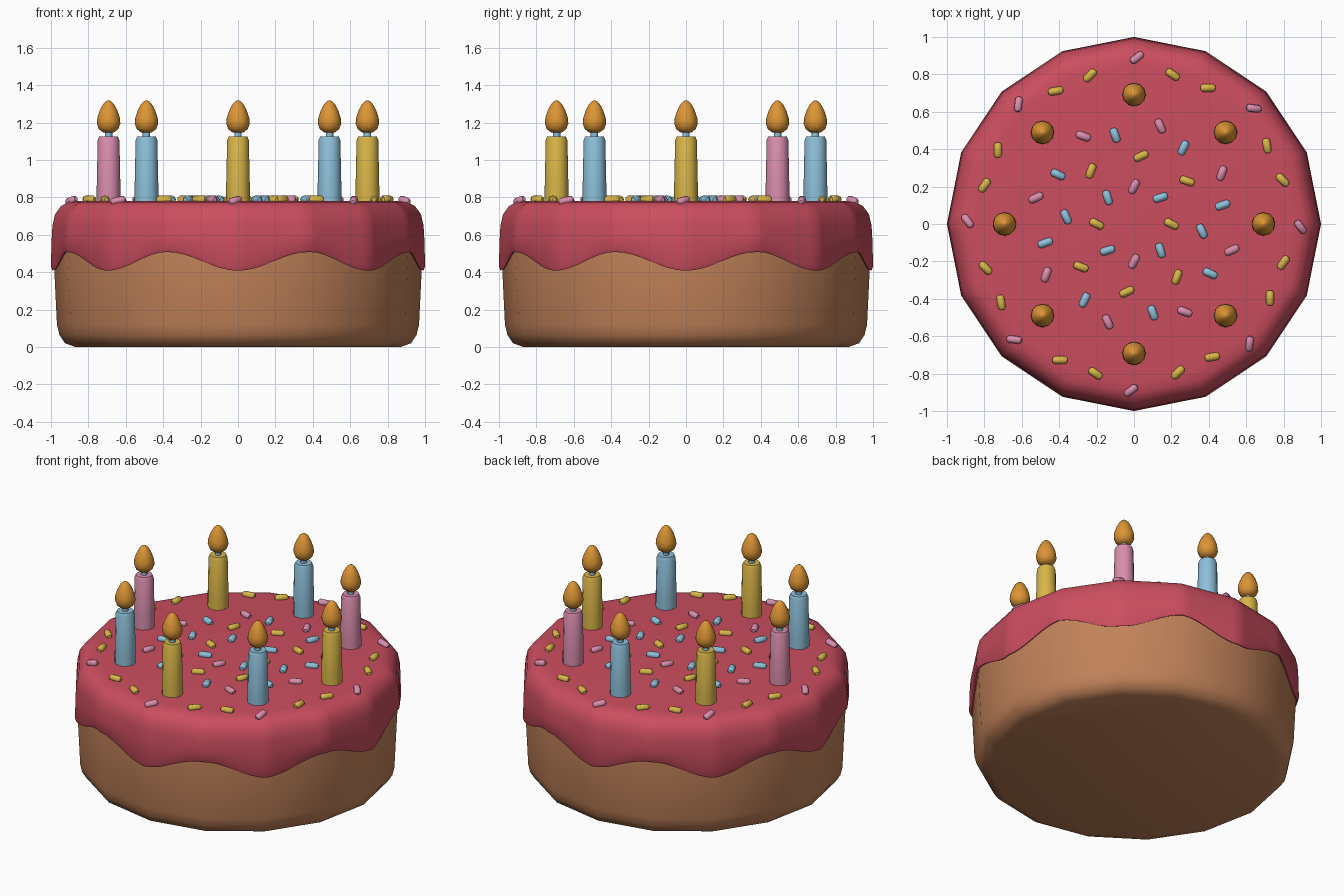
import bpy, bmesh, math
from mathutils import Matrix, Vector

if "Cube" in bpy.data.objects:
    bpy.data.objects.remove(bpy.data.objects["Cube"])


def material(name, rgb):
    m = bpy.data.materials.new(name)
    m.diffuse_color = (*rgb, 1)
    m.use_nodes = True
    m.node_tree.nodes["Principled BSDF"].inputs["Base Color"].default_value = m.diffuse_color
    return m


SPONGE = material("sponge brown", (0.53, 0.22, 0.10))
ICING = material("raspberry icing", (0.60, 0.075, 0.115))
YELLOW = material("yellow", (0.70, 0.47, 0.065))
BLUE = material("light blue", (0.27, 0.53, 0.70))
PINK = material("pink", (0.70, 0.27, 0.42))
FLAME = material("flame orange", (0.72, 0.30, 0.035))


def finish(bm, name, mat, angle=50):
    bmesh.ops.recalc_face_normals(bm, faces=bm.faces)
    me = bpy.data.meshes.new(name)
    bm.to_mesh(me)
    bm.free()
    ob = bpy.data.objects.new(name, me)
    bpy.context.collection.objects.link(ob)
    me.materials.append(mat)
    bpy.ops.object.select_all(action='DESELECT')
    ob.select_set(True)
    bpy.context.view_layer.objects.active = ob
    bpy.ops.object.shade_smooth_by_angle(angle=math.radians(angle))
    return ob


def loft(name, rings, mat, angle=50, at=(0, 0, 0)):
    """Join rings of points with quads and cap both ends."""
    bm = bmesh.new()
    loops = [[bm.verts.new(Vector(p) + Vector(at)) for p in r] for r in rings]
    n = len(loops[0])
    for a, b in zip(loops, loops[1:]):
        for i in range(n):
            j = (i + 1) % n
            bm.faces.new((a[i], a[j], b[j], b[i]))
    bm.faces.new(loops[0][::-1])
    bm.faces.new(loops[-1])
    return finish(bm, name, mat, angle)


def lathe(name, profile, sides, mat, angle=50, at=(0, 0, 0)):
    turn = [2 * math.pi * i / sides for i in range(sides)]
    rings = [[(r * math.cos(t), r * math.sin(t), z) for t in turn] for r, z in profile]
    return loft(name, rings, mat, angle, at)


# Sponge body: tapered sixteen-sided drum with a rounded foot
lathe("cake_body", [(0.87, 0), (0.925, 0.02), (0.955, 0.065), (0.968, 0.12),
                    (0.984, 0.45), (0.975, 0.62)], 16, SPONGE)

# Icing: follows the sixteen-sided drum, with eight drips around its lower edge
N = 128
STEP = math.pi / 8


def icing_ring(r, z, wave=0.0):
    pts = []
    for i in range(N):
        t = 2 * math.pi * i / N
        k = r * math.cos(STEP / 2) / math.cos(t % STEP - STEP / 2)
        pts.append((k * math.cos(t), k * math.sin(t), z - wave * math.cos(8 * t)))
    return pts


loft("icing", [icing_ring(0.965, 0.47, 0.05), icing_ring(0.992, 0.458, 0.05),
               icing_ring(1.0, 0.475, 0.045), icing_ring(0.997, 0.58, 0.015),
               icing_ring(0.992, 0.65), icing_ring(0.978, 0.71),
               icing_ring(0.945, 0.755), icing_ring(0.905, 0.774),
               icing_ring(0.85, 0.78)], ICING, 60)

# Candles with wicks and flames
for k, mat in enumerate((YELLOW, PINK, BLUE, YELLOW, PINK, BLUE, YELLOW, BLUE)):
    a = k * math.pi / 4
    at = (0.692 * math.cos(a), 0.692 * math.sin(a), 0)
    lathe(f"candle_{k}", [(0.064, 0.76), (0.0635, 0.85), (0.058, 1.105), (0.05, 1.125)],
          12, mat, at=at)
    lathe(f"wick_{k}", [(0.02, 1.11), (0.02, 1.16)], 8, BLUE, at=at)
    lathe(f"flame_{k}", [(0.03, 1.148), (0.052, 1.165), (0.063, 1.195), (0.06, 1.225),
                         (0.047, 1.265), (0.028, 1.30), (0.012, 1.315), (0.003, 1.319)],
          12, FLAME, 60, at)


# Sprinkles: small chamfered rods in rings with eightfold rotation
def sprinkle_ring(name, r, start, heading, colours, z=0.788, tilt=0):
    for k in range(8):
        ob = lathe(f"{name}_{k}", [(0.011, -0.04), (0.021, -0.028), (0.021, 0.028),
                                   (0.011, 0.04)], 8, colours[k % len(colours)])
        spin = Matrix.Rotation(math.radians(start + 45 * k), 4, 'Z')
        lean = Matrix.Rotation(math.radians(tilt), 4, 'Y')
        aim = Matrix.Rotation(math.radians(heading - start), 4, 'Z')
        lay = Matrix.Rotation(math.pi / 2, 4, 'Y')
        ob.data.transform(spin @ Matrix.Translation((r, 0, z)) @ lean @ aim @ lay)


sprinkle_ring("sprinkle_centre", 0.20, 0, -27, (YELLOW, BLUE, PINK, BLUE))
sprinkle_ring("sprinkle_inner", 0.365, -6, -65, (BLUE, YELLOW, YELLOW, YELLOW))
sprinkle_ring("sprinkle_mid_blue", 0.485, 12, 20, (BLUE,))
sprinkle_ring("sprinkle_mid_pink", 0.542, 30, 70, (PINK,))
sprinkle_ring("sprinkle_outer_a", 0.828, 16.5, -45, (YELLOW,))
sprinkle_ring("sprinkle_outer_b", 0.825, 30.5, 100, (YELLOW,))
sprinkle_ring("sprinkle_rim", 0.89, -1, -50, (PINK,), 0.782, 22)
